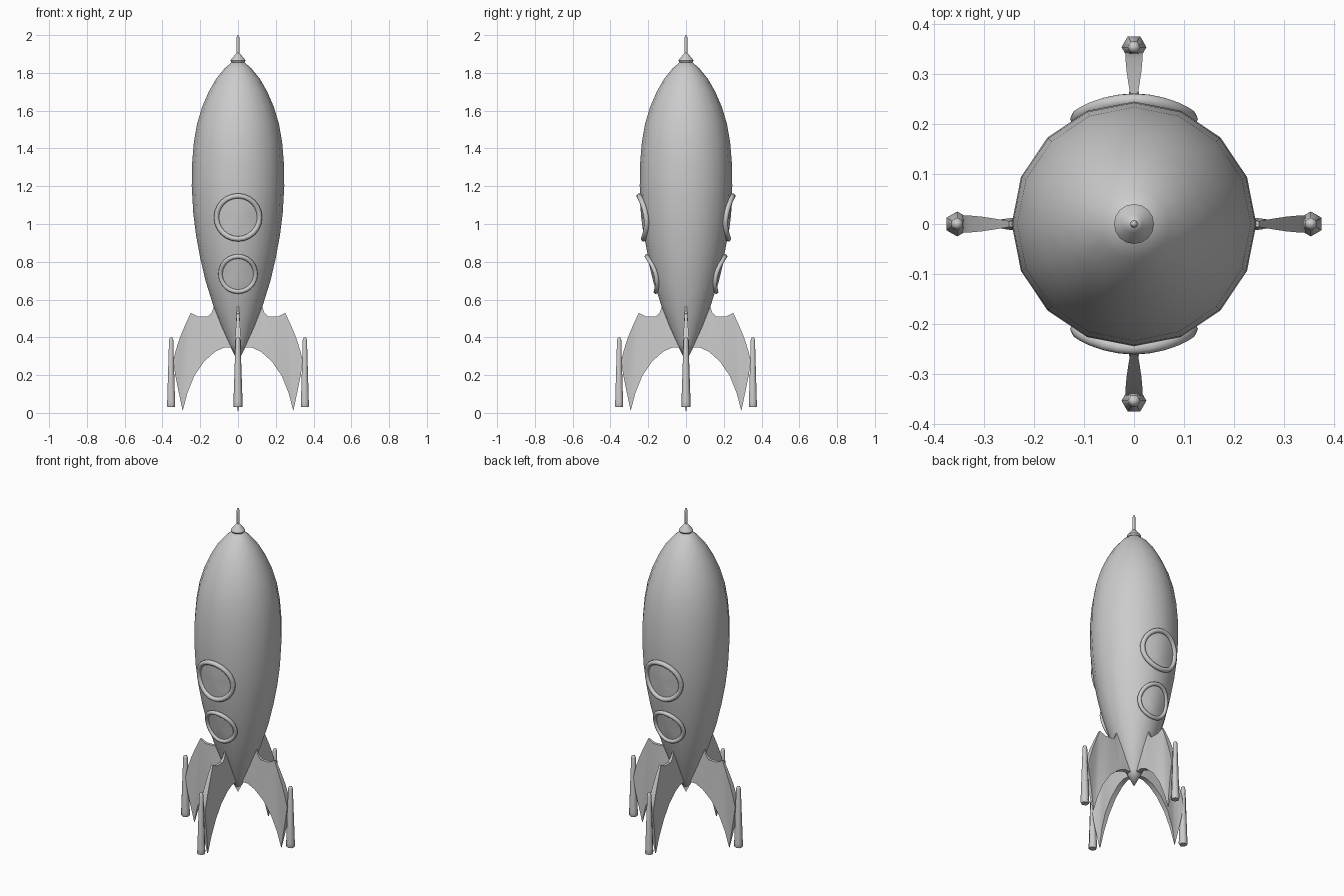
import bpy, bmesh, math
from mathutils import Matrix

if "Cube" in bpy.data.objects:
    bpy.data.objects.remove(bpy.data.objects["Cube"])

grey = bpy.data.materials.new("rocket grey")
grey.diffuse_color = (0.6, 0.6, 0.6, 1)
grey.use_nodes = True
grey.node_tree.nodes["Principled BSDF"].inputs["Base Color"].default_value = grey.diffuse_color


def finish(bm, name, angle):
    bmesh.ops.recalc_face_normals(bm, faces=bm.faces)
    me = bpy.data.meshes.new(name)
    bm.to_mesh(me)
    bm.free()
    me.materials.append(grey)
    ob = bpy.data.objects.new(name, me)
    bpy.context.collection.objects.link(ob)
    bpy.ops.object.select_all(action='DESELECT')
    ob.select_set(True)
    bpy.context.view_layer.objects.active = ob
    bpy.ops.object.shade_smooth_by_angle(angle=math.radians(angle))
    return ob


def lathe(name, profile, sides, angle, x=0.0, phase=0.0, turn=0.0):
    """Spin (radius, z) points around a vertical axis at x, then turn about the origin."""
    bm = bmesh.new()
    rings = []
    for r, z in profile:
        if r == 0:
            rings.append([bm.verts.new((x, 0, z))] * sides)
        else:
            rings.append([bm.verts.new((x + r * math.cos(phase + i * math.tau / sides),
                                        r * math.sin(phase + i * math.tau / sides), z))
                          for i in range(sides)])
    for a, b in zip(rings, rings[1:]):
        for i in range(sides):
            j = (i + 1) % sides
            bm.faces.new(list(dict.fromkeys((a[i], a[j], b[j], b[i]))))
    bmesh.ops.transform(bm, matrix=Matrix.Rotation(turn, 4, 'Z'), verts=bm.verts)
    return finish(bm, name, angle)


# Hull
HULL = [(0, 0.27), (0.045, 0.36), (0.09, 0.46), (0.13, 0.565), (0.172, 0.70), (0.2, 0.82),
        (0.222, 0.94), (0.237, 1.06), (0.245, 1.2), (0.243, 1.32), (0.234, 1.43),
        (0.217, 1.53), (0.19, 1.62), (0.155, 1.70), (0.115, 1.77), (0.07, 1.825),
        (0.035, 1.855), (0, 1.862)]
lathe("hull", HULL, 16, 50)

# Nose cap and antenna
lathe("nose_cap", [(0, 1.853), (0.034, 1.855), (0.04, 1.865), (0.033, 1.876),
                   (0.018, 1.893), (0.008, 1.905), (0, 1.906)], 16, 50)
lathe("antenna", [(0, 1.89), (0.008, 1.89), (0.008, 1.985), (0.005, 1.997), (0, 2.0)], 8, 50)


def hull_radius(z):
    for (r0, z0), (r1, z1) in zip(HULL, HULL[1:]):
        if z0 <= z <= z1:
            return r0 + (r1 - r0) * (z - z0) / (z1 - z0)


def on_hull(side, zc, rad, a, lift):
    """Point of a circle projected on the front (-1) or back (1) of the hull."""
    x, z = rad * math.cos(a), zc + rad * math.sin(a)
    return (x, side * (math.sqrt(hull_radius(z) ** 2 - x * x) + lift), z)


# Portholes: wrapped frame and thin pane
N = 24
for side, where in ((-1, "front"), (1, "back")):
    for zc, rad, tube, level in ((1.035, 0.114, 0.014, "upper"), (0.735, 0.0935, 0.012, "lower")):
        cu = bpy.data.curves.new(f"{where}_{level}_porthole_frame", 'CURVE')
        cu.dimensions = '3D'
        cu.bevel_depth = tube
        cu.bevel_resolution = 2
        sp = cu.splines.new('POLY')
        sp.points.add(N - 1)
        for i, p in enumerate(sp.points):
            p.co = (*on_hull(side, zc, rad, i * math.tau / N, 0.006), 1)
        sp.use_cyclic_u = True
        cu.materials.append(grey)
        ob = bpy.data.objects.new(cu.name, cu)
        bpy.context.collection.objects.link(ob)
        bpy.ops.object.select_all(action='DESELECT')
        ob.select_set(True)
        bpy.context.view_layer.objects.active = ob
        bpy.ops.object.convert(target='MESH')
        bpy.ops.object.shade_smooth_by_angle(angle=math.radians(60))

        bm = bmesh.new()
        mid = bm.verts.new(on_hull(side, zc, 0, 0, 0.003))
        inner, outer = [[bm.verts.new(on_hull(side, zc, rad * k, i * math.tau / N, 0.003))
                         for i in range(N)] for k in (0.5, 1)]
        for i in range(N):
            j = (i + 1) % N
            bm.faces.new((mid, inner[i], inner[j]))
            bm.faces.new((inner[i], outer[i], outer[j], inner[j]))
        # face the pane outwards
        bm.normal_update()
        pane = finish(bm, f"{where}_{level}_porthole_pane", 50)
        if pane.data.polygons[0].normal.y * side < 0:
            pane.data.flip_normals()

# Fins: outline as (distance from axis, z, half thickness)
FIN = [(0.03, 0.345, 0.012), (0.075, 0.345, 0.014), (0.12, 0.325, 0.015), (0.18, 0.272, 0.015),
       (0.232, 0.195, 0.014), (0.268, 0.105, 0.009), (0.293, 0.01, 0.003), (0.316, 0.12, 0.011),
       (0.332, 0.2, 0.016), (0.343, 0.275, 0.017), (0.33, 0.33, 0.017), (0.307, 0.4, 0.015),
       (0.28, 0.465, 0.011), (0.25, 0.53, 0.006), (0.215, 0.511, 0.009), (0.16, 0.511, 0.009),
       (0.14, 0.53, 0.007), (0.127, 0.565, 0.004), (0.09, 0.50, 0.01)]
for k, where in enumerate(("right", "back", "left", "front")):
    turn = k * math.pi / 2
    bm = bmesh.new()
    near, far = [[bm.verts.new((x, s * t, z)) for x, z, t in FIN] for s in (-1, 1)]
    caps = [bm.faces.new(near), bm.faces.new(far[::-1])]
    for i in range(len(FIN)):
        j = (i + 1) % len(FIN)
        bm.faces.new((near[i], far[i], far[j], near[j]))
    bmesh.ops.triangulate(bm, faces=caps)
    bmesh.ops.transform(bm, matrix=Matrix.Rotation(turn, 4, 'Z'), verts=bm.verts)
    finish(bm, f"{where}_fin", 30)

    # Hexagonal pod on the fin's outer edge
    lathe(f"{where}_pod", [(0, 0.03), (0.022, 0.03), (0.025, 0.037), (0.024, 0.06),
                           (0.013, 0.385), (0.009, 0.397), (0, 0.401)],
          6, 65, x=0.354, phase=math.pi / 6, turn=turn)
